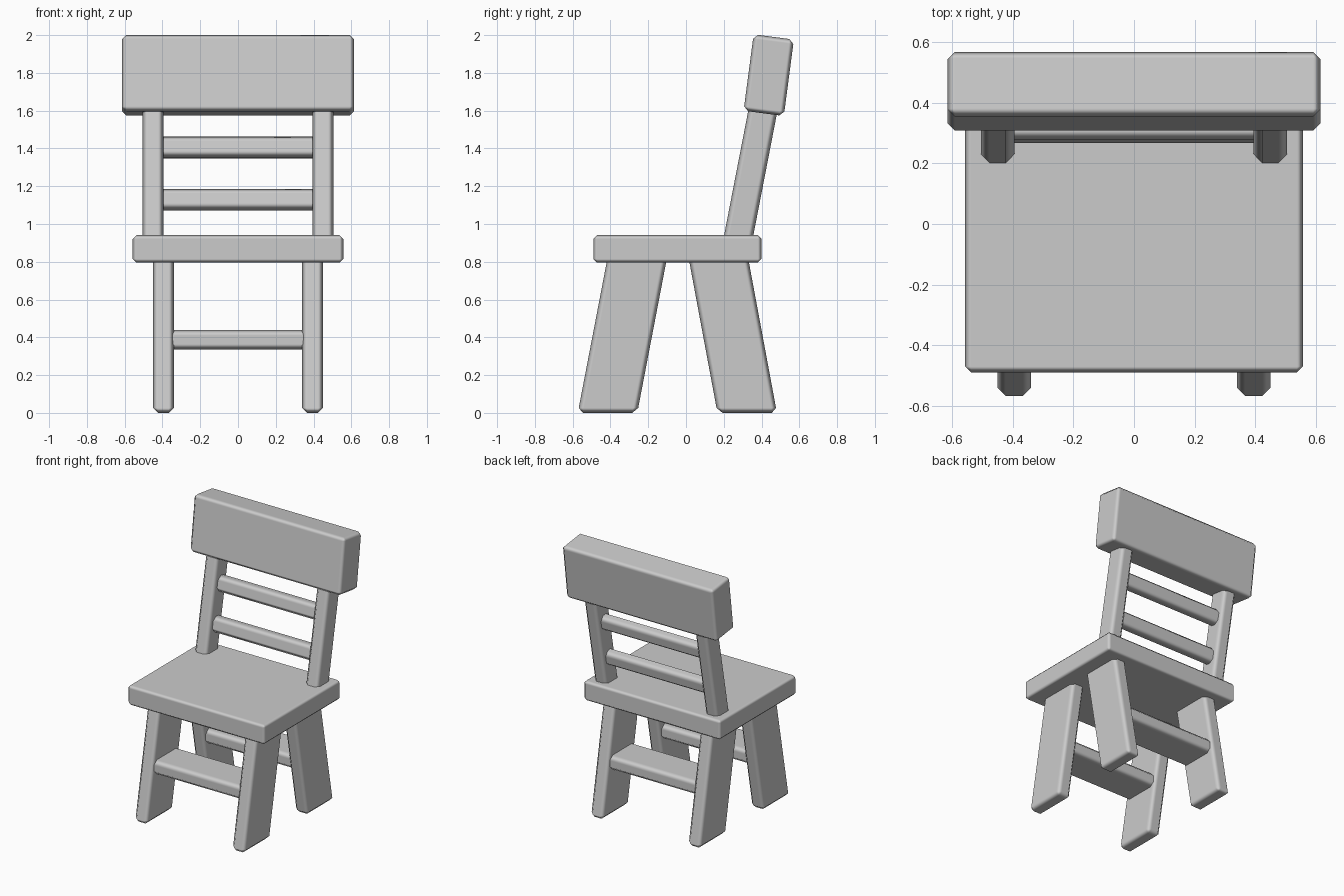
import bpy
from math import radians
from mathutils import Matrix, Vector

if "Cube" in bpy.data.objects:
    bpy.data.objects.remove(bpy.data.objects["Cube"], do_unlink=True)

# Single painted finish
GREY = (0.6, 0.6, 0.6, 1.0)
paint = bpy.data.materials.new("plain_grey")
paint.use_nodes = True
paint.diffuse_color = GREY
paint.node_tree.nodes["Principled BSDF"].inputs["Base Color"].default_value = GREY


def block(name, centre, size, bevel, shear=0.0, tilt=0.0):
    """Chamfered block; shear moves the top along y, tilt leans it backwards."""
    bpy.ops.mesh.primitive_cube_add(size=1)
    ob = bpy.context.object
    ob.name = name
    ob.data.transform(Matrix.Diagonal((*size, 1)))
    for v in ob.data.vertices:
        v.co.y += shear * v.co.z / size[2]
    ob.data.transform(Matrix.Rotation(radians(-tilt), 4, 'X'))
    ob.location = Vector(centre)
    ob.data.materials.append(paint)
    for poly in ob.data.polygons:
        poly.use_smooth = True
    mod = ob.modifiers.new("soft_edges", 'BEVEL')
    mod.width = bevel
    mod.segments = 1
    mod.limit_method = 'NONE'
    mod.harden_normals = True
    return ob


# Seat and headrest
block("seat", (0, -0.045, 0.868), (1.115, 0.89, 0.146), 0.02)
block("headrest", (0, 0.438, 1.788), (1.23, 0.215, 0.408), 0.024, tilt=7.5)

# Splayed legs and leaning back posts
for side, label in ((-1, "right"), (1, "left")):
    x = 0.395 * side
    block(label + "_front_leg", (x, -0.333, 0.43), (0.11, 0.315, 0.86), 0.027, shear=0.165)
    block(label + "_back_leg", (x, 0.244, 0.43), (0.11, 0.315, 0.86), 0.027, shear=-0.16)
    block(label + "_back_post", (0.45 * side, 0.343, 1.27), (0.11, 0.155, 0.8), 0.028, shear=0.155)

# Stretchers between the legs
for label, y in (("front", -0.343), ("back", 0.253)):
    block(label + "_stretcher", (0, y, 0.387), (0.74, 0.28, 0.105), 0.03)

# Slats between the back posts
for label, y, z in (("lower", 0.317, 1.128), ("upper", 0.371, 1.405)):
    block(label + "_slat", (0, y, z), (0.86, 0.09, 0.112), 0.03, tilt=11)
